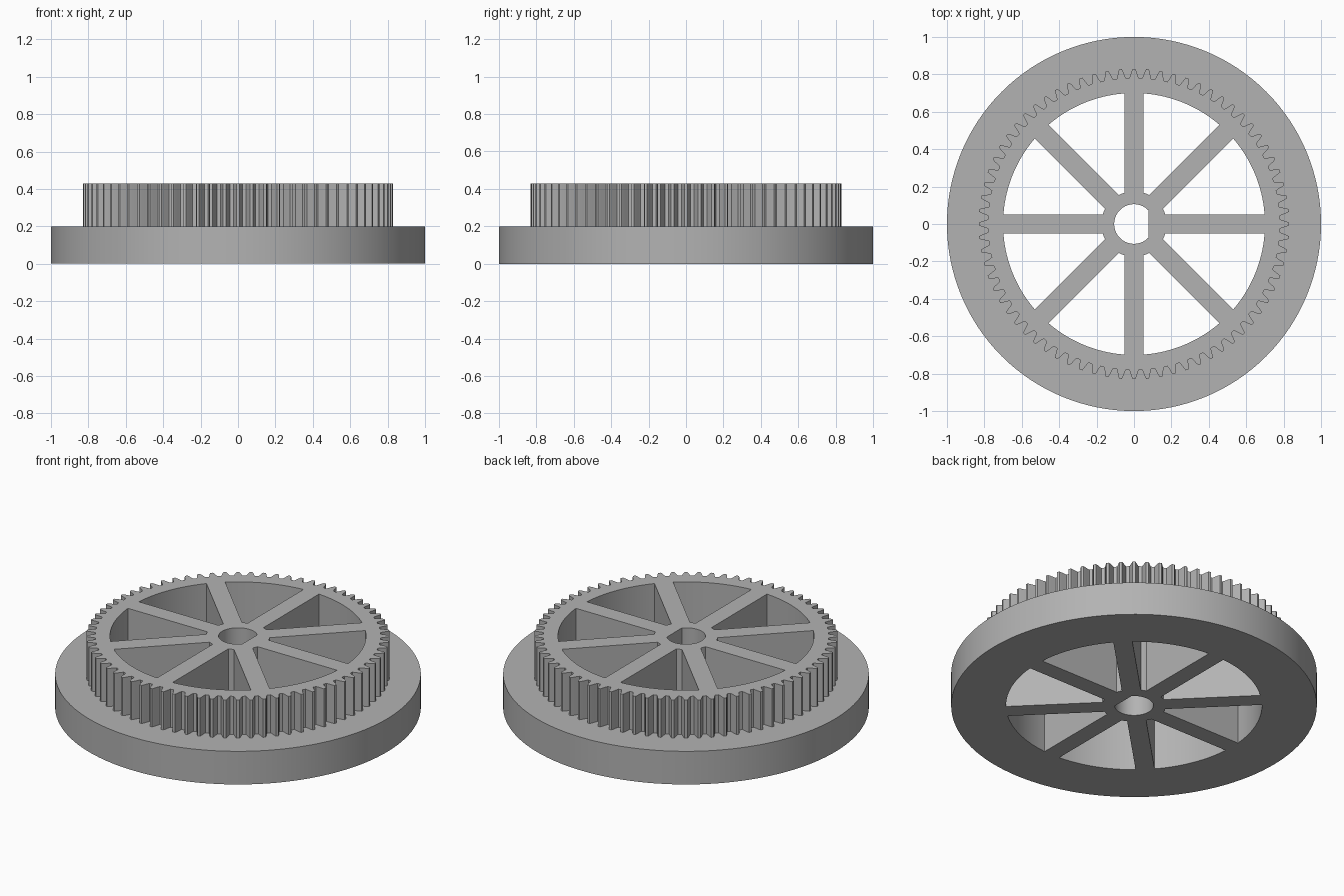
import bpy, bmesh
from math import sin, cos, asin, acos, pi, radians

if "Cube" in bpy.data.objects:
    bpy.data.objects.remove(bpy.data.objects["Cube"], do_unlink=True)

FLANGE_TOP, TOP = 0.2, 0.43
TEETH, SPOKES = 72, 8
R_FLANGE, R_WINDOW, R_HUB, R_BORE = 1.0, 0.70, 0.175, 0.106
HALF_SPOKE, BORE_FLAT = 0.052, 0.078


def arc(r, a, b, n):
    """Points along an arc, both ends included."""
    return [(r * cos(a + (b - a) * i / n), r * sin(a + (b - a) * i / n))
            for i in range(n + 1)]


def window(k):
    """Opening between two parallel-sided spokes."""
    step = 2 * pi / SPOKES
    o, h = asin(HALF_SPOKE / R_WINDOW), asin(HALF_SPOKE / R_HUB)
    a, b = k * step, (k + 1) * step
    return arc(R_WINDOW, a + o, b - o, 16) + arc(R_HUB, b - h, a + h, 3)


def gear():
    """Rounded teeth: (fraction of pitch, radius) for each tooth."""
    tooth = [(-0.36, 0.781), (-0.27, 0.796), (-0.19, 0.815), (-0.10, 0.830),
             (0.10, 0.830), (0.19, 0.815), (0.27, 0.796), (0.36, 0.781)]
    pitch = 2 * pi / TEETH
    return [(r * cos((i + f) * pitch), r * sin((i + f) * pitch))
            for i in range(TEETH) for f, r in tooth]


bm = bmesh.new()


def loop(points, z):
    verts = [bm.verts.new((x, y, z)) for x, y in points]
    return [bm.edges.new((v, verts[(i + 1) % len(verts)]))
            for i, v in enumerate(verts)], verts


def cap(loops):
    """Fill the flat area between an outline and its holes."""
    bmesh.ops.triangle_fill(bm, use_beauty=True, use_dissolve=False,
                            edges=[e for edges, _ in loops for e in edges])


def wall(low, high):
    a, b = low[1], high[1]
    for i in range(len(a)):
        j = (i + 1) % len(a)
        bm.faces.new((a[i], a[j], b[j], b[i]))


# Outlines: flange, toothed ring, D-shaped bore and spoke windows
flange = arc(R_FLANGE, 0, 2 * pi, 128)[:-1]
flat = acos(BORE_FLAT / R_BORE)
holes = [arc(R_BORE, flat, 2 * pi - flat, 40)] + [window(k) for k in range(SPOKES)]

flange_low, flange_high = loop(flange, 0), loop(flange, FLANGE_TOP)
gear_low, gear_high = loop(gear(), FLANGE_TOP), loop(gear(), TOP)
holes_low = [loop(h, 0) for h in holes]
holes_high = [loop(h, TOP) for h in holes]

# Underside, flange ledge and top face
cap([flange_low] + holes_low)
cap([flange_high, gear_low])
cap([gear_high] + holes_high)

# Upright walls
wall(flange_low, flange_high)
wall(gear_low, gear_high)
for low, high in zip(holes_low, holes_high):
    wall(low, high)

bmesh.ops.recalc_face_normals(bm, faces=bm.faces)
mesh = bpy.data.meshes.new("spoked_gear_wheel")
bm.to_mesh(mesh)
bm.free()
wheel = bpy.data.objects.new("spoked_gear_wheel", mesh)
bpy.context.collection.objects.link(wheel)

# Plain grey material
grey = bpy.data.materials.new("plain_grey")
grey.use_nodes = True
colour = (0.45, 0.45, 0.45, 1)
grey.diffuse_color = colour
grey.node_tree.nodes["Principled BSDF"].inputs["Base Color"].default_value = colour
mesh.materials.append(grey)

bpy.ops.object.select_all(action="DESELECT")
wheel.select_set(True)
bpy.context.view_layer.objects.active = wheel
bpy.ops.object.shade_smooth_by_angle(angle=radians(20))
